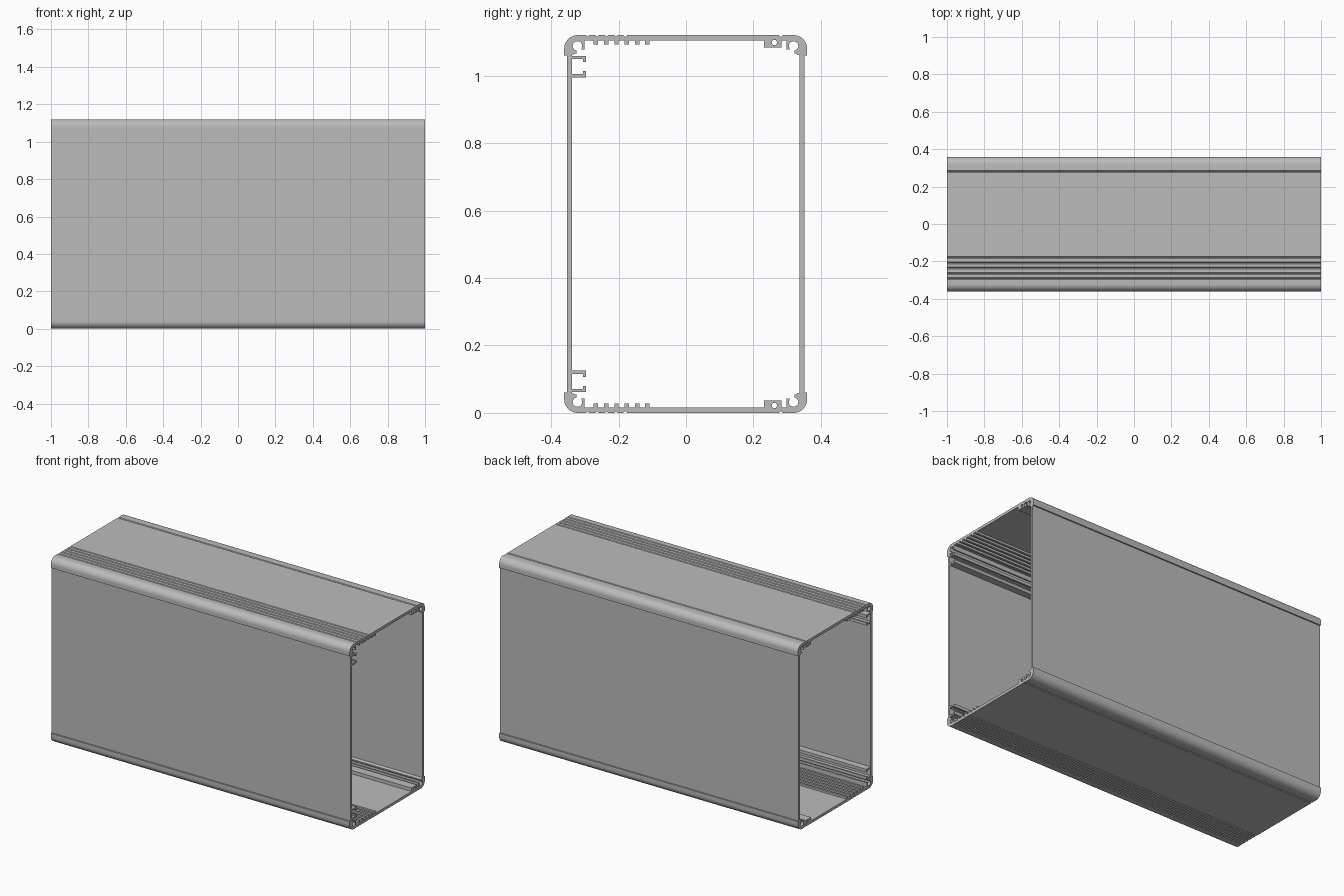
import bpy, bmesh, math

cube = bpy.data.objects.get("Cube")
if cube:
    bpy.data.objects.remove(cube, do_unlink=True)

LENGTH, H = 2.0, 1.12
UNDER = H - 0.016          # underside of the top plate


def arc(cy, cz, r, start, end, n):
    """Points on an arc in the (y, z) section, angles in degrees."""
    angles = [math.radians(start + (end - start) * i / n) for i in range(n + 1)]
    return [(cy + r * math.cos(a), cz + r * math.sin(a)) for a in angles]


def flip(points):
    """Mirror a section path top to bottom, reversed to keep the loop running."""
    return [(y, H - z) for y, z in reversed(points)]


def groove(y, w=0.005, d=0.005):
    return [(y - w, H), (y, H - d), (y + w, H)]


def tooth(y, w=0.0065, d=0.012):
    return [(y - w, UNDER), (y - w, UNDER - d), (y + w, UNDER - d), (y + w, UNDER)]


# Outer skin, upper half: front lip, rounded corner, grooves, back corner and lip
outer = [(-0.353, 1.06), (-0.361, 1.06)]
outer += arc(-0.321, 1.08, 0.04, 180, 90, 12)
for i in range(5):
    outer += groove(-0.292 + 0.028 * i)
outer += groove(0.281)
outer += arc(0.319, 1.08, 0.04, 90, 0, 12)
outer += [(0.359, 1.06), (0.351, 1.06)]

# Inner skin: T-slot brackets on the front wall
inner = [(-0.338, 0.995), (-0.296, 0.995), (-0.296, 1.013), (-0.305, 1.013),
         (-0.305, 1.004), (-0.338, 1.004),
         (-0.338, 1.049), (-0.305, 1.049), (-0.305, 1.04), (-0.296, 1.04),
         (-0.296, 1.058), (-0.338, 1.058)]
# Front screw channel and its post
inner += [(-0.338, 1.062), (-0.324, 1.066)]
inner += arc(-0.322, 1.088, 0.014, 260, -35, 16)
inner += [(-0.31, 1.078), (-0.301, 1.078), (-0.301, UNDER)]
# Cooling teeth
for i in range(6):
    inner += tooth(-0.267 + 0.0305 * i)
# Back block, post and screw channel
inner += [(0.231, UNDER), (0.231, 1.083), (0.283, 1.083), (0.283, UNDER),
          (0.298, UNDER), (0.298, 1.078), (0.307, 1.078)]
inner += arc(0.319, 1.088, 0.014, 215, -80, 16)
inner += [(0.321, 1.066), (0.336, 1.06)]

# Small bore through each back block
bore = arc(0.262, 1.098, 0.008, 0, 330, 11)
loops = [outer + flip(outer), inner + flip(inner), bore, flip(bore)]

# Fill the section and extrude it along the length
bm = bmesh.new()
edges = []
for loop in loops:
    verts = [bm.verts.new((-LENGTH / 2, y, z)) for y, z in loop]
    edges += [bm.edges.new((a, b)) for a, b in zip(verts, verts[1:] + verts[:1])]
bmesh.ops.triangle_fill(bm, edges=edges, use_beauty=True, normal=(1, 0, 0))
result = bmesh.ops.extrude_face_region(bm, geom=bm.faces[:], use_keep_orig=True)
moved = [g for g in result["geom"] if isinstance(g, bmesh.types.BMVert)]
bmesh.ops.translate(bm, verts=moved, vec=(LENGTH, 0, 0))
bmesh.ops.recalc_face_normals(bm, faces=bm.faces[:])

mesh = bpy.data.meshes.new("extruded_enclosure")
bm.to_mesh(mesh)
bm.free()
shell = bpy.data.objects.new("extruded_enclosure", mesh)
bpy.context.collection.objects.link(shell)

# Plain aluminium grey
grey = bpy.data.materials.new("aluminium_grey")
grey.use_nodes = True
colour = (0.5, 0.5, 0.5, 1)
grey.diffuse_color = colour
grey.node_tree.nodes["Principled BSDF"].inputs["Base Color"].default_value = colour
mesh.materials.append(grey)

bpy.ops.object.select_all(action="DESELECT")
shell.select_set(True)
bpy.context.view_layer.objects.active = shell
bpy.ops.object.shade_smooth_by_angle()
